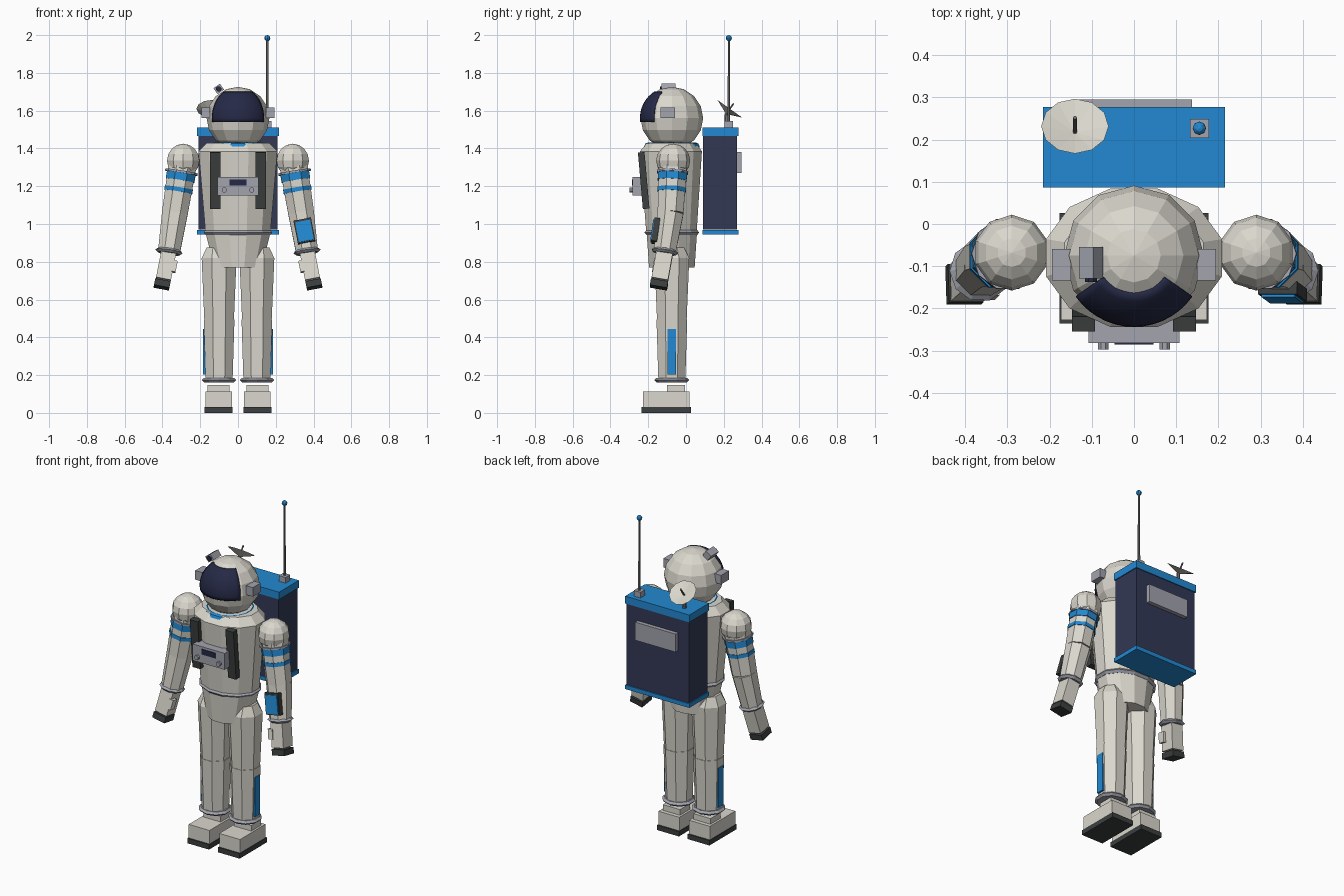
import bpy, bmesh, math
from mathutils import Vector, Matrix, Euler

cube = bpy.data.objects.get("Cube")
if cube:
    bpy.data.objects.remove(cube, do_unlink=True)


def material(name, rgb):
    m = bpy.data.materials.new(name)
    m.use_nodes = True
    m.diffuse_color = (*rgb, 1)
    m.node_tree.nodes["Principled BSDF"].inputs["Base Color"].default_value = (*rgb, 1)
    return m


SUIT = material("suit_white", (.70, .68, .61))
BLUE = material("trim_blue", (.016, .25, .64))
GREY = material("fitting_grey", (.36, .37, .42))
DARK = material("rubber_dark", (.045, .05, .05))
NAVY = material("pack_navy", (.032, .04, .09))
VISOR = material("visor_glass", (.018, .022, .06))
METAL = material("rod_metal", (.18, .18, .18))
CY = -.075   # body axis


def finish(name, bm, mat, matrix=None):
    if matrix:
        bm.transform(matrix)
    bmesh.ops.recalc_face_normals(bm, faces=bm.faces)
    me = bpy.data.meshes.new(name)
    bm.to_mesh(me)
    bm.free()
    me.materials.append(mat)
    ob = bpy.data.objects.new(name, me)
    bpy.context.collection.objects.link(ob)
    return ob


def box(name, loc, size, mat, rot=(0, 0, 0)):
    bm = bmesh.new()
    bmesh.ops.create_cube(bm, size=1)
    bm.transform(Matrix.Diagonal((*size, 1)))
    return finish(name, bm, mat, Matrix.Translation(loc) @ Euler(rot).to_matrix().to_4x4())


def frustum(name, p, q, r1, r2, mat, n=8):
    """Faceted tube from p up to q."""
    p, q = Vector(p), Vector(q)
    d = q - p
    bm = bmesh.new()
    bmesh.ops.create_cone(bm, cap_ends=True, segments=n, radius1=r1, radius2=r2, depth=d.length)
    turn = Vector((0, 0, 1)).rotation_difference(d).to_matrix().to_4x4()
    return finish(name, bm, mat, Matrix.Translation((p + q) / 2) @ turn @ Matrix.Rotation(math.pi / n, 4, 'Z'))


def ball(name, loc, r, mat, seg, rings):
    bm = bmesh.new()
    bmesh.ops.create_uvsphere(bm, u_segments=seg, v_segments=rings, radius=r)
    return finish(name, bm, mat, Matrix.Translation(loc))


def loft(name, rings, mat, n, closed=False):
    """Stack of ellipses (x, y, z, rx, ry); closed joins last to first."""
    bm = bmesh.new()
    loops = []
    for x, y, z, rx, ry in rings:
        loops.append([bm.verts.new((x + rx * math.cos(a), y + ry * math.sin(a), z))
                      for a in (math.tau * (i + .5) / n for i in range(n))])
    pairs = list(zip(loops, loops[1:]))
    if closed:
        pairs.append((loops[-1], loops[0]))
    else:
        bm.faces.new(loops[0])
        bm.faces.new(loops[-1])
    for a, b in pairs:
        for i in range(n):
            j = (i + 1) % n
            bm.faces.new((a[i], a[j], b[j], b[i]))
    return finish(name, bm, mat)


def ring(name, c, rx, ry, half, mat, n, lip=.012):
    """Thin band with a pointed outer edge."""
    x, y, z = c
    return loft(name, [(x, y, z - half, rx - lip, ry - lip), (x, y, z, rx, ry),
                       (x, y, z + half, rx - lip, ry - lip)], mat, n)


# Torso, pelvis, waist and neck rings
loft("torso", [(0, -.077, .955, .178, .138), (0, -.08, 1.385, .216, .17),
               (0, -.077, 1.43, .17, .132)], SUIT, 12)
loft("pelvis", [(0, CY, .77, .13, .125), (0, CY, .955, .178, .138)], SUIT, 12)
ring("waist_ring", (0, CY, .955), .188, .15, .014, GREY, 12)
loft("neck_ring", [(0, CY, 1.41 + .022 * math.sin(a), .128 + .022 * math.cos(a), .128 + .022 * math.cos(a))
                   for a in (math.tau * k / 8 for k in range(8))], BLUE, 16, closed=True)

# Helmet and wrapped visor
HEAD = Vector((0, CY, 1.56))
ball("helmet", HEAD, .166, SUIT, 12, 8)
bm = bmesh.new()
cols, rows = 14, 9
grid = []
for r in range(rows + 1):
    lat = math.radians(-7 + 64 * r / rows)
    grid.append([])
    for c in range(cols + 1):
        lon = math.radians(-55 + 110 * c / cols)
        grid[r].append(bm.verts.new(HEAD + .169 * Vector((math.cos(lat) * math.sin(lon),
                                                         -math.cos(lat) * math.cos(lon), math.sin(lat)))))
for r in range(rows):
    for c in range(cols):
        bm.faces.new((grid[r][c], grid[r][c + 1], grid[r + 1][c + 1], grid[r + 1][c]))
visor = finish("visor", bm, VISOR)
visor.data.shade_smooth()
solid = visor.modifiers.new("thickness", 'SOLIDIFY')
solid.thickness = .012
solid.offset = -1

# Helmet fittings
for side, s in (("left", 1), ("right", -1)):
    box(side + "_earpiece", (s * .172, -.097, 1.59), (.045, .075, .055), GREY)
tilt = (0, math.radians(-35), 0)
box("lamp_body", (-.102, -.092, 1.715), (.042, .075, .038), GREY, tilt)
frustum("lamp_lens", (-.102, -.12, 1.715), (-.102, -.138, 1.715), .015, .015, VISOR)

# Arms, hands, legs and boots
for side, s in (("left", 1), ("right", -1)):
    shoulder = Vector((s * .29, -.068, 1.335))
    elbow = Vector((s * .334, -.082, 1.06))
    wrist = Vector((s * .365, -.112, .855))
    tip = Vector((s * .402, -.143, .68))
    ball(side + "_shoulder", shoulder, .09, SUIT, 10, 8)
    frustum(side + "_upper_arm", elbow, shoulder, .074, .081, SUIT)
    frustum(side + "_forearm", wrist, elbow, .063, .074, SUIT)
    along = lambda t: shoulder.lerp(elbow, t)
    frustum(side + "_shoulder_ring", along(.24), along(.2), .087, .087, GREY, 10)
    frustum(side + "_wide_band", along(.38), along(.24), .083, .083, BLUE)
    frustum(side + "_narrow_band", along(.6), along(.52), .081, .081, BLUE)
    up = (elbow - wrist).normalized()
    frustum(side + "_cuff_lower", wrist - up * .012, wrist, .06, .073, GREY, 10)
    frustum(side + "_cuff_upper", wrist, wrist + up * .012, .073, .06, GREY, 10)
    hand_rot = (math.radians(-10), math.radians(-s * 11), 0)
    box(side + "_hand", wrist.lerp(tip, .42), (.08, .088, .16), SUIT, hand_rot)
    box(side + "_fingertips", tip, (.083, .092, .035), DARK, hand_rot)
    box(side + "_thumb", (s * .34, -.155, .775), (.03, .04, .06), SUIT, hand_rot)

    x = s * .1
    loft(side + "_thigh", [(x, CY, .495, .085, .085), (x, CY, .82, .1, .1),
                           (x + s * .01, CY, .875, .06, .07)], SUIT, 8)
    loft(side + "_shin", [(x, CY, .165, .077, .077), (x, CY, .495, .088, .088)], SUIT, 8)
    ring(side + "_ankle_ring", (x, CY, .174), .096, .092, .012, GREY, 10)
    box(side + "_shin_stripe", (s * .176, CY, .323), (.016, .045, .24), BLUE)
    x = s * .103
    box(side + "_boot_cuff", (x, -.054, .127), (.115, .095, .04), SUIT)
    box(side + "_boot", (x, -.105, .07), (.14, .245, .085), SUIT)
    box(side + "_sole", (x, -.105, .015), (.147, .262, .03), DARK)

    # Chest straps and control knobs
    box(side + "_strap", (s * .12, -.224, 1.23), (.054, .035, .3), DARK, (math.radians(5), 0, 0))
    frustum(side + "_knob", (s * .073, -.275, 1.18), (s * .073, -.298, 1.18), .014, .014, GREY)

# Chest unit
box("chest_unit", (0, -.24, 1.2), (.216, .085, .1), GREY)
box("chest_screen", (0, -.283, 1.22), (.092, .006, .032), VISOR)

# Forearm panel on the left arm
panel_rot = (math.radians(-8), math.radians(-11), 0)
box("arm_panel_frame", (.352, -.16, .963), (.094, .03, .125), DARK, panel_rot)
box("arm_panel_screen", (.352, -.177, .963), (.08, .008, .108), BLUE, panel_rot)

# Backpack
box("pack_body", (0, .181, 1.22), (.42, .18, .5), NAVY)
box("pack_top", (0, .182, 1.488), (.432, .19, .045), BLUE)
box("pack_base", (0, .182, .957), (.432, .19, .025), BLUE)
box("pack_panel", (0, .281, 1.325), (.274, .028, .11), GREY)

# Whip antenna
box("antenna_base", (.155, .227, 1.527), (.045, .045, .036), GREY)
frustum("antenna_rod", (.155, .227, 1.54), (.155, .227, 1.98), .008, .006, METAL, 6)
ball("antenna_tip", (.155, .227, 1.984), .016, BLUE, 8, 6)

# Dish tilted up and backwards
rim = Vector((-.14, .232, 1.61))
axis = Vector((0, .58, .81)).normalized()
hub = rim - axis * .03
frustum("dish_post", (-.14, .214, 1.505), hub, .012, .01, METAL)
bm = bmesh.new()
n = 12
center, back = bm.verts.new((0, 0, -.026)), bm.verts.new((0, 0, -.034))
outer = [bm.verts.new((.08 * math.cos(math.tau * i / n), .08 * math.sin(math.tau * i / n), 0)) for i in range(n)]
for i in range(n):
    bm.faces.new((center, outer[i], outer[(i + 1) % n]))
    bm.faces.new((back, outer[(i + 1) % n], outer[i]))
turn = Vector((0, 0, 1)).rotation_difference(axis).to_matrix().to_4x4()
finish("dish", bm, SUIT, Matrix.Translation(rim) @ turn)
frustum("dish_feed", hub, hub + axis * .065, .005, .005, METAL, 6)
